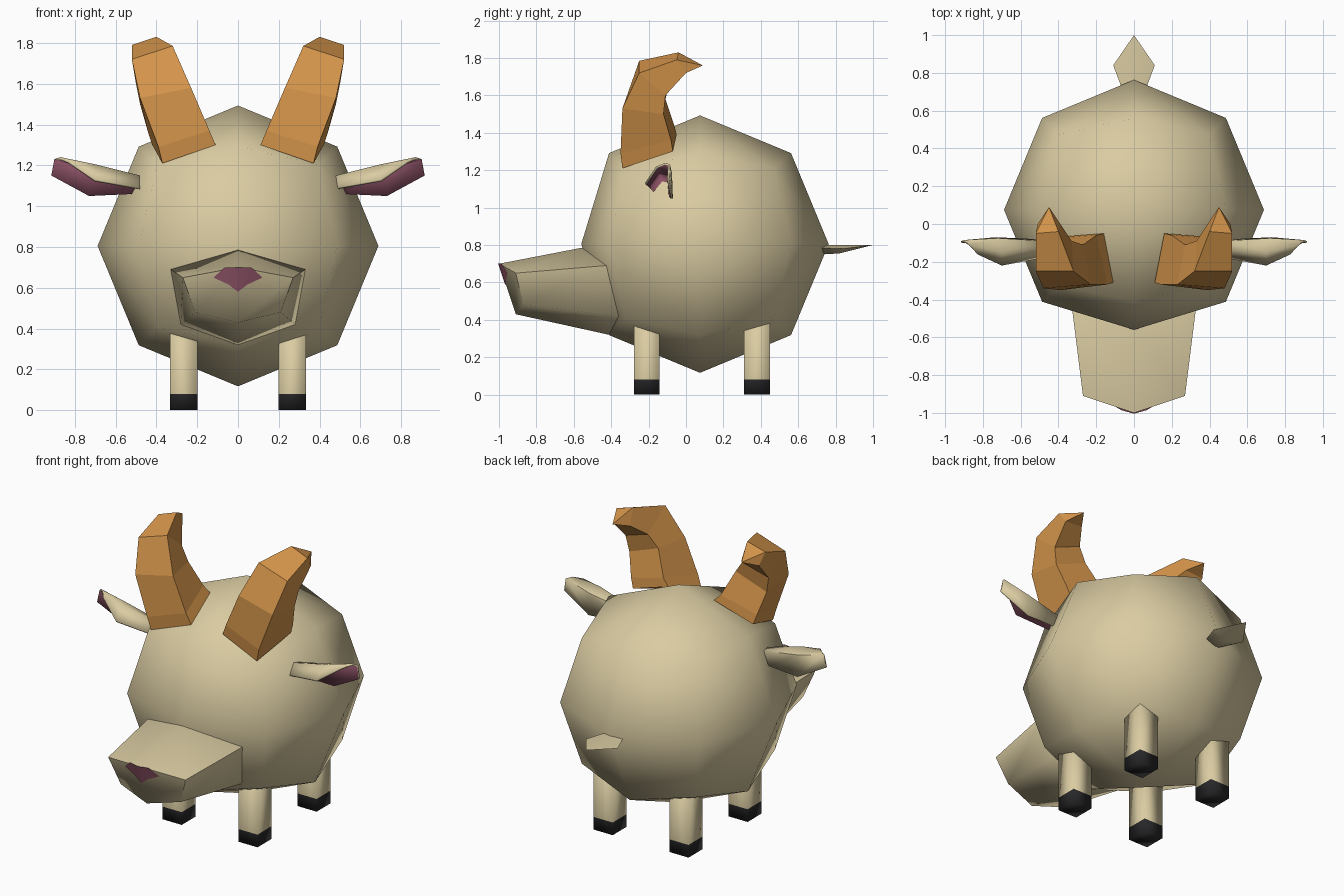
import bpy, bmesh, math
from mathutils import Vector

if "Cube" in bpy.data.objects:
    bpy.data.objects.remove(bpy.data.objects["Cube"], do_unlink=True)


def material(name, rgb):
    m = bpy.data.materials.new(name)
    m.use_nodes = True
    m.diffuse_color = (*rgb, 1)
    bsdf = m.node_tree.nodes["Principled BSDF"]
    bsdf.inputs["Base Color"].default_value = (*rgb, 1)
    bsdf.inputs["Roughness"].default_value = 0.8
    return m


TAN = material("tan_hide", (0.70, 0.60, 0.36))
ORANGE = material("orange_horn", (0.66, 0.30, 0.07))
PINK = material("dusky_pink", (0.30, 0.095, 0.15))
BLACK = material("black_hoof", (0.02, 0.02, 0.022))


def finish(name, bm, mats, smooth=None, mirror=False):
    """Turn a bmesh into an object; smooth is the sharp-edge angle in degrees."""
    mesh = bpy.data.meshes.new(name)
    bm.to_mesh(mesh)
    bm.free()
    obj = bpy.data.objects.new(name, mesh)
    bpy.context.collection.objects.link(obj)
    for m in mats:
        mesh.materials.append(m)
    if smooth:
        bpy.ops.object.select_all(action='DESELECT')
        obj.select_set(True)
        bpy.context.view_layer.objects.active = obj
        bpy.ops.object.shade_smooth_by_angle(angle=math.radians(smooth))
    if mirror:
        obj.modifiers.new("Mirror", 'MIRROR').use_mirror_merge = False
    return obj


def loft(rings, closed=True):
    """Skin a row of cross-sections; closed ones are capped at both ends."""
    bm = bmesh.new()
    rows = [[bm.verts.new(p) for p in ring] for ring in rings]
    n = len(rows[0])
    for a, b in zip(rows, rows[1:]):
        for j in range(n if closed else n - 1):
            k = (j + 1) % n
            bm.faces.new((a[j], a[k], b[k], b[j]))
    if closed:
        bm.faces.new(rows[0])
        bm.faces.new(rows[-1])
        bmesh.ops.remove_doubles(bm, verts=bm.verts, dist=0.0005)
        bmesh.ops.recalc_face_normals(bm, faces=bm.faces)
    return bm


# Body: cube rounded into a coarse ball, slightly flat at the face
bm = bmesh.new()
bmesh.ops.create_cube(bm, size=2)
bmesh.ops.subdivide_edges(bm, edges=bm.edges, cuts=1, use_grid_fill=True)
for v in bm.verts:
    d = v.co.normalized()
    v.co = Vector((0, 0.075, 0.805)) + d * 0.688
    if d.y < -0.99:
        v.co.y = -0.56
finish("body", bm, [TAN], smooth=180)


# Muzzle: six-sided sections from inside the body to the blunt front
def muzzle_ring(top, corner, lower, bottom):
    flip = lambda p: (-p[0], p[1], p[2])
    return [top, corner, lower, bottom, flip(lower), flip(corner)]


muzzle = [
    muzzle_ring((0, -0.35, 0.72), (0.25, -0.25, 0.66), (0.2, -0.2, 0.46), (0, -0.2, 0.4)),
    muzzle_ring((0, -0.56, 0.785), (0.33, -0.43, 0.69), (0.28, -0.36, 0.42), (0, -0.41, 0.32)),
    muzzle_ring((0, -1.0, 0.70), (0.27, -0.91, 0.65), (0.21, -0.87, 0.48), (0, -0.91, 0.43)),
]
bm = loft(muzzle[:-1] + [muzzle[-1]])
# split the blunt front along its middle so that it bends there
front = [f for f in bm.faces if all(v.co.y < -0.8 for v in f.verts)]
mid = [v for v in bm.verts if v.co.y < -0.8 and abs(v.co.x) < 0.01]
bmesh.utils.face_split(front[0], mid[0], mid[1])
finish("muzzle", bm, [TAN], smooth=60)

# Nose: thin patch lying on the bent front of the muzzle
half = [(0, 0.70), (0.065, 0.70), (0.12, 0.65), (0.045, 0.615), (0, 0.58)]
bm = bmesh.new()
for side in (1, -1):
    patch = [bm.verts.new((side * x, -1.004 + 0.27 * x + 0.333 * (0.7 - z), z))
             for x, z in half]
    bm.faces.new(patch if side < 0 else patch[::-1])
bmesh.ops.remove_doubles(bm, verts=bm.verts, dist=0.0005)
bmesh.ops.recalc_face_normals(bm, faces=bm.faces)
if sum(f.normal.y for f in bm.faces) > 0:
    bmesh.ops.reverse_faces(bm, faces=bm.faces)
finish("nose", bm, [PINK], smooth=60)

# Legs: square posts with black hooves
for name, y in (("front_legs", -0.21), ("back_legs", 0.38)):
    rings = [[(0.265 + sx * 0.067, y + sy * 0.069, z)
              for sx, sy in ((-1, -1), (1, -1), (1, 1), (-1, 1))]
             for z in (0, 0.08, 0.5)]
    bm = loft(rings)
    for f in bm.faces:
        f.material_index = 1 if f.calc_center_median().z < 0.08 else 0
    finish(name, bm, [TAN, BLACK], smooth=180, mirror=True)

# Horns: four-sided, curling backwards to a point
# corners per section: outer front, inner front, inner back, outer back
tip = (0.45, 0.09, 1.76)
horn = [
    [(0.37, -0.34, 1.21), (0.11, -0.31, 1.30), (0.16, -0.05, 1.39), (0.42, -0.07, 1.30)],
    [(0.39, -0.35, 1.29), (0.14, -0.32, 1.37), (0.20, -0.06, 1.43), (0.44, -0.08, 1.36)],
    [(0.48, -0.34, 1.53), (0.23, -0.32, 1.58), (0.27, -0.11, 1.58), (0.48, -0.12, 1.50)],
    [(0.52, -0.25, 1.72), (0.32, -0.25, 1.785), (0.33, -0.09, 1.66), (0.50, -0.11, 1.60)],
    [(0.52, -0.05, 1.79), (0.40, -0.04, 1.83), (0.39, 0.0, 1.73), (0.51, 0.0, 1.72)],
]
bm = loft(horn)
end = [f for f in bm.faces if all(v.co.z > 1.71 and v.co.y > -0.06 for v in f.verts)]
for v in bmesh.ops.poke(bm, faces=end)["verts"]:
    v.co = tip
finish("horns", bm, [ORANGE], mirror=True)

# Ears: folded sheet, hide outside and pink inside
# points per section: back edge, back top, ridge, front edge
ear = [
    [(0.52, -0.08, 1.06), (0.48, -0.09, 1.14), (0.48, -0.13, 1.15), (0.48, -0.18, 1.09)],
    [(0.73, -0.07, 1.05), (0.72, -0.075, 1.185), (0.70, -0.15, 1.205), (0.70, -0.22, 1.13)],
    [(0.915, -0.09, 1.15), (0.90, -0.085, 1.23), (0.87, -0.11, 1.24), (0.83, -0.16, 1.22)],
]
obj = finish("ears", loft(ear, closed=False), [TAN, PINK], smooth=60)
solid = obj.modifiers.new("Thickness", 'SOLIDIFY')
solid.thickness = 0.012
solid.offset = -1
solid.material_offset = 1
obj.modifiers.new("Mirror", 'MIRROR').use_mirror_merge = False

# Tail: flat leaf shape with a keel below
bm = bmesh.new()
for p in [(0, 0.70, 0.80), (0, 0.72, 0.75), (0, 0.84, 0.80), (0, 0.82, 0.755), (0, 1.0, 0.80)]:
    bm.verts.new(p)
for s in (-1, 1):
    bm.verts.new((s * 0.065, 0.72, 0.785))
    bm.verts.new((s * 0.11, 0.84, 0.78))
bmesh.ops.convex_hull(bm, input=bm.verts)
bmesh.ops.delete(bm, geom=[v for v in bm.verts if not v.link_faces], context='VERTS')
finish("tail", bm, [TAN], smooth=60)
